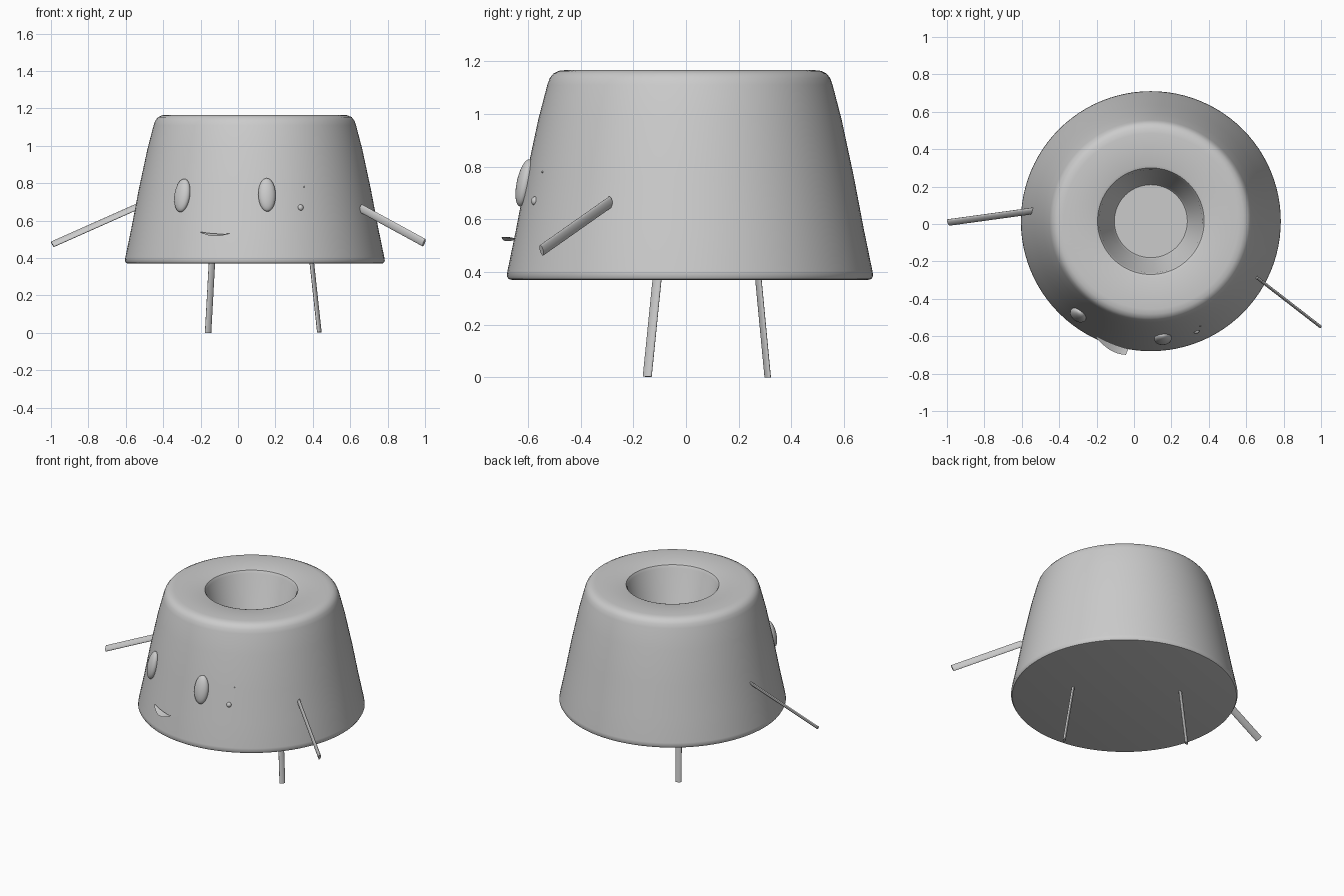
import bpy, bmesh, math
from mathutils import Vector, Matrix

if "Cube" in bpy.data.objects:
    bpy.data.objects.remove(bpy.data.objects["Cube"])

CX, CY = 0.09, 0.015  # body axis

grey = bpy.data.materials.new("plain grey")
grey.diffuse_color = (0.6, 0.6, 0.6, 1)
grey.use_nodes = True
grey.node_tree.nodes["Principled BSDF"].inputs["Base Color"].default_value = grey.diffuse_color


def finish(name, bm, angle=40):
    bmesh.ops.recalc_face_normals(bm, faces=bm.faces)
    mesh = bpy.data.meshes.new(name)
    bm.to_mesh(mesh)
    bm.free()
    ob = bpy.data.objects.new(name, mesh)
    bpy.context.collection.objects.link(ob)
    mesh.materials.append(grey)
    bpy.ops.object.select_all(action='DESELECT')
    ob.select_set(True)
    bpy.context.view_layer.objects.active = ob
    bpy.ops.object.shade_smooth_by_angle(angle=math.radians(angle))
    return ob


def lathe(name, profile, steps=96):
    """Closed solid of revolution; profile starts and ends on the axis."""
    bm = bmesh.new()
    verts = [bm.verts.new((r, 0, z)) for r, z in profile]
    edges = [bm.edges.new(p) for p in zip(verts, verts[1:])]
    bmesh.ops.spin(bm, geom=verts + edges, cent=(0, 0, 0), axis=(0, 0, 1),
                   angle=2 * math.pi, steps=steps, use_merge=True)
    bmesh.ops.remove_doubles(bm, verts=bm.verts, dist=1e-5)
    bmesh.ops.translate(bm, verts=bm.verts, vec=(CX, CY, 0))
    return finish(name, bm)


def stick(name, a, b, major, wide, thin):
    """Oval rod from a to b, widest along the major direction."""
    a, b, major = Vector(a), Vector(b), Vector(major)
    d = (b - a).normalized()
    u = (major - d * major.dot(d)).normalized()
    v = d.cross(u)
    bm = bmesh.new()
    bmesh.ops.create_cone(bm, cap_ends=True, segments=20, radius1=1, radius2=1, depth=1)
    m = Matrix((u * wide / 2, v * thin / 2, d * (b - a).length)).transposed().to_4x4()
    bmesh.ops.transform(bm, verts=bm.verts, matrix=Matrix.Translation((a + b) / 2) @ m)
    return finish(name, bm)


def bead(name, center, size, lean=12):
    """Oval bead facing away from the body axis and leaning with the wall."""
    c = Vector(center)
    az = math.atan2(c.y - CY, c.x - CX)
    m = (Matrix.Translation(c) @ Matrix.Rotation(az, 4, 'Z')
         @ Matrix.Rotation(-math.radians(lean), 4, 'Y') @ Matrix.Diagonal((*size, 1)))
    bm = bmesh.new()
    bmesh.ops.create_uvsphere(bm, u_segments=32, v_segments=16, radius=1)
    bmesh.ops.transform(bm, verts=bm.verts, matrix=m)
    return finish(name, bm, 60)


# Tapered body with rounded edges and a tapered well in the top
lathe("body", [(0, 0.37), (0.675, 0.37), (0.688, 0.373), (0.695, 0.385), (0.692, 0.405),
               (0.66, 0.56), (0.622, 0.76), (0.575, 0.98), (0.541, 1.11), (0.532, 1.135),
               (0.518, 1.153), (0.497, 1.163), (0.47, 1.166), (0.30, 1.162), (0.285, 1.157),
               (0.275, 1.14), (0.205, 0.78), (0.195, 0.765), (0, 0.765)])

# Legs
stick("left_leg", (-0.138, 0.272, 0.40), (-0.16, 0.31, 0.0), (0.87, 0.5, 0), 0.038, 0.018)
stick("right_leg", (0.392, -0.107, 0.40), (0.435, -0.147, 0.003), (0.5, 0.87, 0), 0.038, 0.018)

# Arms
stick("left_arm", (-0.52, 0.073, 0.683), (-0.993, 0.008, 0.473), (-0.34, 0.68, 0.56), 0.044, 0.018)
stick("right_arm", (0.655, -0.285, 0.667), (0.995, -0.548, 0.482), (0, 0, 1), 0.044, 0.016)

# Eyes and cheek spots (depth, width, height)
bead("left_eye", (-0.298, -0.486, 0.735), (0.03, 0.048, 0.091))
bead("right_eye", (0.155, -0.612, 0.738), (0.03, 0.047, 0.091))
bead("cheek_spot", (0.335, -0.575, 0.67), (0.012, 0.015, 0.016))
bead("small_spot", (0.355, -0.545, 0.78), (0.004, 0.004, 0.004))

# Smile: thin curved crescent standing out from the wall
bm = bmesh.new()
N = 12
rows = []
for i in range(N + 1):
    t = i / N
    bow = 4 * t * (1 - t)
    x = -0.2 + 0.17 * t
    y = -0.60 - 0.068 * t - 0.006 * bow
    z = 0.54 - 0.008 * t
    out = 0.04 * math.sin(math.pi * min(1, 0.06 + t * 0.6))
    front = bm.verts.new((x - 0.4 * out, y - 0.9 * out, z - 0.019 * bow))
    back = bm.verts.new((x, y, z - 0.006 * bow))
    rows.append((front, back))
for (a, b), (c, d) in zip(rows, rows[1:]):
    bm.faces.new((a, b, d, c))
bmesh.ops.solidify(bm, geom=bm.faces[:], thickness=0.003)
finish("smile", bm)
